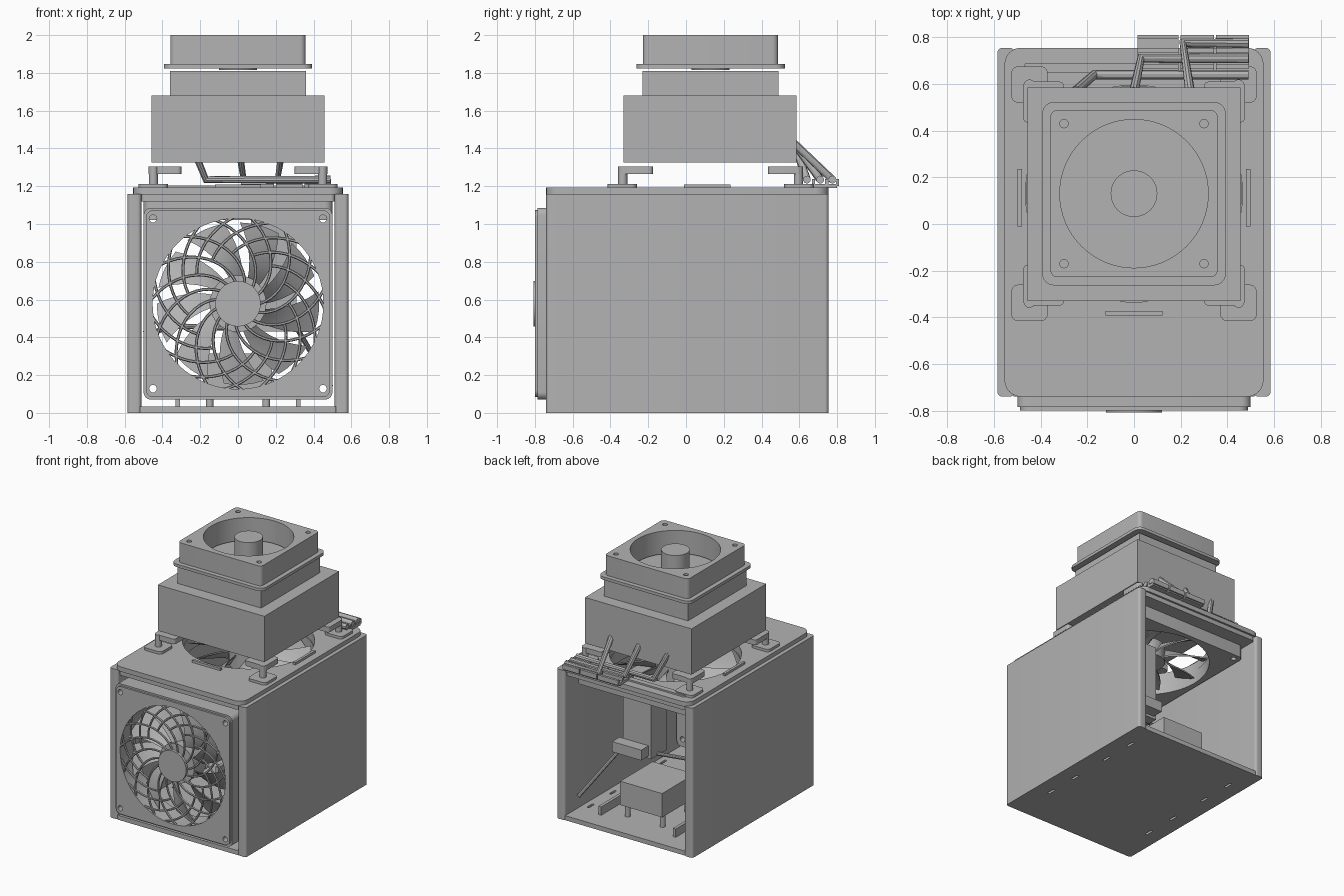
import bpy, bmesh, math
from mathutils import Matrix, Vector

if "Cube" in bpy.data.objects:
    bpy.data.objects.remove(bpy.data.objects["Cube"])

GREY = bpy.data.materials.new("mid grey")
GREY.diffuse_color = (0.45, 0.45, 0.45, 1)
GREY.use_nodes = True
GREY.node_tree.nodes["Principled BSDF"].inputs["Base Color"].default_value = GREY.diffuse_color
UP = Matrix.Identity(4)
CY = 0.13  # y of the cooler axis


def finish(ob):
    ob.data.materials.clear()
    ob.data.materials.append(GREY)
    bpy.ops.object.select_all(action='DESELECT')
    ob.select_set(True)
    bpy.context.view_layer.objects.active = ob
    bpy.ops.object.shade_smooth_by_angle(angle=math.radians(30))
    return ob


def add_mesh(name, bm, mat=UP):
    bmesh.ops.recalc_face_normals(bm, faces=bm.faces)
    bm.transform(mat)
    me = bpy.data.meshes.new(name)
    bm.to_mesh(me)
    bm.free()
    ob = bpy.data.objects.new(name, me)
    bpy.context.collection.objects.link(ob)
    return finish(ob)


def box(name, x0, x1, y0, y1, z0, z1):
    bm = bmesh.new()
    bmesh.ops.create_cube(bm, size=1)
    size = Matrix.Diagonal((x1 - x0, y1 - y0, z1 - z0, 1))
    mid = Matrix.Translation(((x0 + x1) / 2, (y0 + y1) / 2, (z0 + z1) / 2))
    return add_mesh(name, bm, mid @ size)


def cylinder(name, x, y, z0, z1, r, mat=UP, n=40):
    bm = bmesh.new()
    bmesh.ops.create_cone(bm, cap_ends=True, segments=n, radius1=r, radius2=r, depth=z1 - z0)
    return add_mesh(name, bm, mat @ Matrix.Translation((x, y, (z0 + z1) / 2)))


def circle(x, y, r, n=64):
    return [(x + r * math.cos(2 * math.pi * i / n), y + r * math.sin(2 * math.pi * i / n)) for i in range(n)]


def rounded(x0, x1, y0, y1, r, n=6):
    pts = []
    for k, (x, y) in enumerate([(x1 - r, y1 - r), (x0 + r, y1 - r), (x0 + r, y0 + r), (x1 - r, y0 + r)]):
        for i in range(n + 1):
            a = math.pi / 2 * (k + i / n)
            pts.append((x + r * math.cos(a), y + r * math.sin(a)))
    return pts


def curve_object(name, lines, mat, cyclic, **settings):
    cu = bpy.data.curves.new(name, 'CURVE')
    for key, value in settings.items():
        setattr(cu, key, value)
    for pts in lines:
        sp = cu.splines.new('POLY')
        sp.points.add(len(pts) - 1)
        for p, co in zip(sp.points, pts):
            p.co = (co[0], co[1], co[2] if len(co) > 2 else 0, 1)
        sp.use_cyclic_u = cyclic
    temp = bpy.data.objects.new(name + "_path", cu)
    bpy.context.collection.objects.link(temp)
    me = bpy.data.meshes.new_from_object(temp.evaluated_get(bpy.context.evaluated_depsgraph_get()))
    bpy.data.objects.remove(temp)
    bm = bmesh.new()
    bm.from_mesh(me)
    bmesh.ops.remove_doubles(bm, verts=bm.verts, dist=1e-5)
    return add_mesh(name, bm, mat)


def plate(name, outline, holes, z0, z1, mat=UP):
    """Flat outline with holes, extruded from z0 to z1."""
    return curve_object(name, [outline] + holes, mat @ Matrix.Translation((0, 0, (z0 + z1) / 2)), True,
                        dimensions='2D', fill_mode='BOTH', extrude=(z1 - z0) / 2)


def tubes(name, lines, r, mat=UP, res=3):
    return curve_object(name, lines, mat, False, dimensions='3D', fill_mode='FULL',
                        bevel_depth=r, bevel_resolution=res, use_fill_caps=True)


def blades(name, count, r0, r1, z0, z1, width, sweep, mat):
    """Thin pitched and swept fan blades."""
    bm = bmesh.new()
    nr, nw, t = 6, 4, 0.012
    for k in range(count):
        grid = {}
        for s in (0, 1):
            for i in range(nr + 1):
                r = r0 + (r1 - r0) * i / nr
                for j in range(nw + 1):
                    a = 2 * math.pi * k / count + sweep * i / nr + width * j / nw
                    grid[s, i, j] = bm.verts.new((r * math.cos(a), r * math.sin(a),
                                                  z0 + (z1 - z0) * j / nw + s * t))
        for i in range(nr):
            for j in range(nw):
                for s in (0, 1):
                    bm.faces.new([grid[s, i, j], grid[s, i + 1, j], grid[s, i + 1, j + 1], grid[s, i, j + 1]])
        rim = ([(i, 0) for i in range(nr)] + [(nr, j) for j in range(nw)] +
               [(i, nw) for i in range(nr, 0, -1)] + [(0, j) for j in range(nw, 0, -1)])
        for p, q in zip(rim, rim[1:] + rim[:1]):
            bm.faces.new([grid[0, *p], grid[0, *q], grid[1, *q], grid[1, *p]])
    return add_mesh(name, bm, mat)


# Case: floor, side walls and roof
slots = [rounded(x - 0.009, x + 0.009, y - 0.035, y + 0.035, 0.008)
         for x in (-0.46, 0.46) for y in (-0.38, -0.11, 0.24, 0.51)]
plate("floor", rounded(-0.52, 0.52, -0.74, 0.75, 0.01), slots, 0, 0.035)
for s in (-1, 1):
    a, b = sorted((s * 0.512, s * 0.585))
    wall = plate("side_wall", rounded(a, b, -0.74, 0.755, 0.02), [], 0, 1.16)
roof_hole = [circle(0, CY, 0.465)]
plate("roof_lower_step", rounded(-0.512, 0.512, -0.73, 0.74, 0.02), roof_hole, 1.12, 1.156)
plate("roof", rounded(-0.555, 0.555, -0.74, 0.755, 0.07), roof_hole, 1.155, 1.192)

# Front fan, facing -y
FRONT = Matrix.Translation((0, 0, 0.578)) @ Matrix.Rotation(math.pi / 2, 4, 'X')
screws = [circle(x, y, 0.02, 20) for x in (-0.45, 0.45) for y in (-0.45, 0.45)]
plate("front_fan_frame", rounded(-0.5, 0.5, -0.508, 0.508, 0.04), [circle(0, 0, 0.455)] + screws, 0.60, 0.785, FRONT)
plate("front_fan_face", rounded(-0.488, 0.488, -0.495, 0.495, 0.04), [circle(0, 0, 0.452)] + screws, 0.785, 0.80, FRONT)
cylinder("front_fan_hub", 0, 0, 0.60, 0.75, 0.15, FRONT)
cylinder("grille_disc", 0, 0, 0.785, 0.808, 0.12, FRONT, 56)
blades("front_fan_blades", 9, 0.14, 0.43, 0.64, 0.73, 0.5, 0.35, FRONT)


def spiral(a0, turn, r0, r1, n=12):
    return [((r0 + (r1 - r0) * i / n) * math.cos(a0 + turn * i / n),
             (r0 + (r1 - r0) * i / n) * math.sin(a0 + turn * i / n), 0.788) for i in range(n + 1)]


steps = [2 * math.pi * i / 15 for i in range(15)]
tubes("grille_long_arms", [spiral(a, 1.0, 0.115, 0.46) for a in steps], 0.008, FRONT, 1)
tubes("grille_cross_arms", [spiral(a, -0.9, 0.27, 0.46) for a in steps], 0.008, FRONT, 1)

# Intake fan hanging under the roof
ROOF = Matrix.Translation((0, CY, 0))
plate("roof_fan_frame", rounded(-0.5, 0.5, -0.5, 0.5, 0.04), [circle(0, 0, 0.46)] + screws, 1.02, 1.121, ROOF)
cylinder("roof_fan_hub", 0, 0, 1.02, 1.15, 0.14, ROOF)
blades("roof_fan_blades", 9, 0.13, 0.44, 1.04, 1.12, 0.42, 0.3, ROOF)

# Cooler tower: block, neck and top fan
box("cooler_block", -0.457, 0.457, CY - 0.46, CY + 0.455, 1.325, 1.68)
box("cooler_neck", -0.36, 0.36, CY - 0.36, CY + 0.36, 1.68, 1.81)
top_screws = [circle(x, y, 0.018, 20) for x in (-0.3, 0.3) for y in (-0.3, 0.3)]
top_hole = [circle(0, 0, 0.318)]
plate("top_fan_flange", rounded(-0.393, 0.393, -0.393, 0.393, 0.05), top_hole + top_screws, 1.823, 1.846, ROOF)
plate("top_fan_body", rounded(-0.358, 0.358, -0.358, 0.358, 0.03), top_hole + top_screws, 1.846, 2.0, ROOF)
cylinder("top_fan_hub", 0, 0, 1.815, 2.0, 0.1, ROOF)

# Corner mounts: pad, post and arm
for sx in (-1, 1):
    for sy in (-1, 1):
        px, py = sx * 0.448, CY + sy * 0.485
        pad_y = CY + sy * 0.468
        plate("mount_pad", rounded(px - 0.078, px + 0.078, pad_y - 0.078, pad_y + 0.078, 0.03), [], 1.19, 1.212)
        cylinder("mount_post", px, py - sy * 0.02, 1.2, 1.305, 0.024, n=24)
        x0, x1 = sorted((sx * 0.475, sx * 0.3))
        y0, y1 = sorted((CY + sy * 0.48, CY + sy * 0.305))
        plate("mount_arm", rounded(x0, x1, y0, y1, 0.02), [], 1.265, 1.305)

# Raised strips on the roof
for s in (-1, 1):
    box("side_strip", s * 0.49 - 0.01, s * 0.49 + 0.01, -0.01, 0.235, 1.19, 1.21)
box("front_strip", -0.122, 0.122, -0.392, -0.372, 1.19, 1.21)
plate("rear_strip", rounded(-0.47, 0.49, 0.648, 0.69, 0.012), [], 1.19, 1.204)

# Heat pipes and the clamps that hold them
runs = [(-0.25, -0.17, 0.64), (0.0, 0.03, 0.71), (0.24, 0.21, 0.775)]
for x0, x1, y in runs:
    tubes("heat_pipe", [[(x0, 0.57, 1.43), (x1, y, 1.235), (0.49, y, 1.235)]], 0.021)
for x0, x1 in [(0.015, 0.19), (0.2, 0.342), (0.352, 0.492)]:
    box("clamp_base", x0, x1, 0.62, 0.80, 1.19, 1.212)
    for y in (0.675, 0.745, 0.802):
        box("clamp_rib", x0, x1, y - 0.009, y + 0.009, 1.2, 1.238)

# Inside: power block on legs, upright module, connector, braces and rails
box("power_block", -0.18, 0.18, 0.15, 0.55, 0.13, 0.315)
for x in (-0.15, 0.15):
    for y in (0.2, 0.5):
        cylinder("block_leg", x, y, 0.03, 0.135, 0.02, n=16)
box("upright_module", 0.07, 0.31, 0.13, 0.33, 0.43, 1.03)
box("connector", 0.09, 0.34, 0.33, 0.42, 0.45, 0.53)
tubes("brace", [[(0.49, 0.62, 0.14), (0.3, 0.36, 0.47)], [(0.1, 0.25, 0.44), (-0.3, 0.2, 0.46), (-0.5, 0.2, 0.42)]], 0.014)
for x in (-0.32, 0.32):
    box("floor_rail", x - 0.012, x + 0.012, 0.2, 0.6, 0.035, 0.1)
